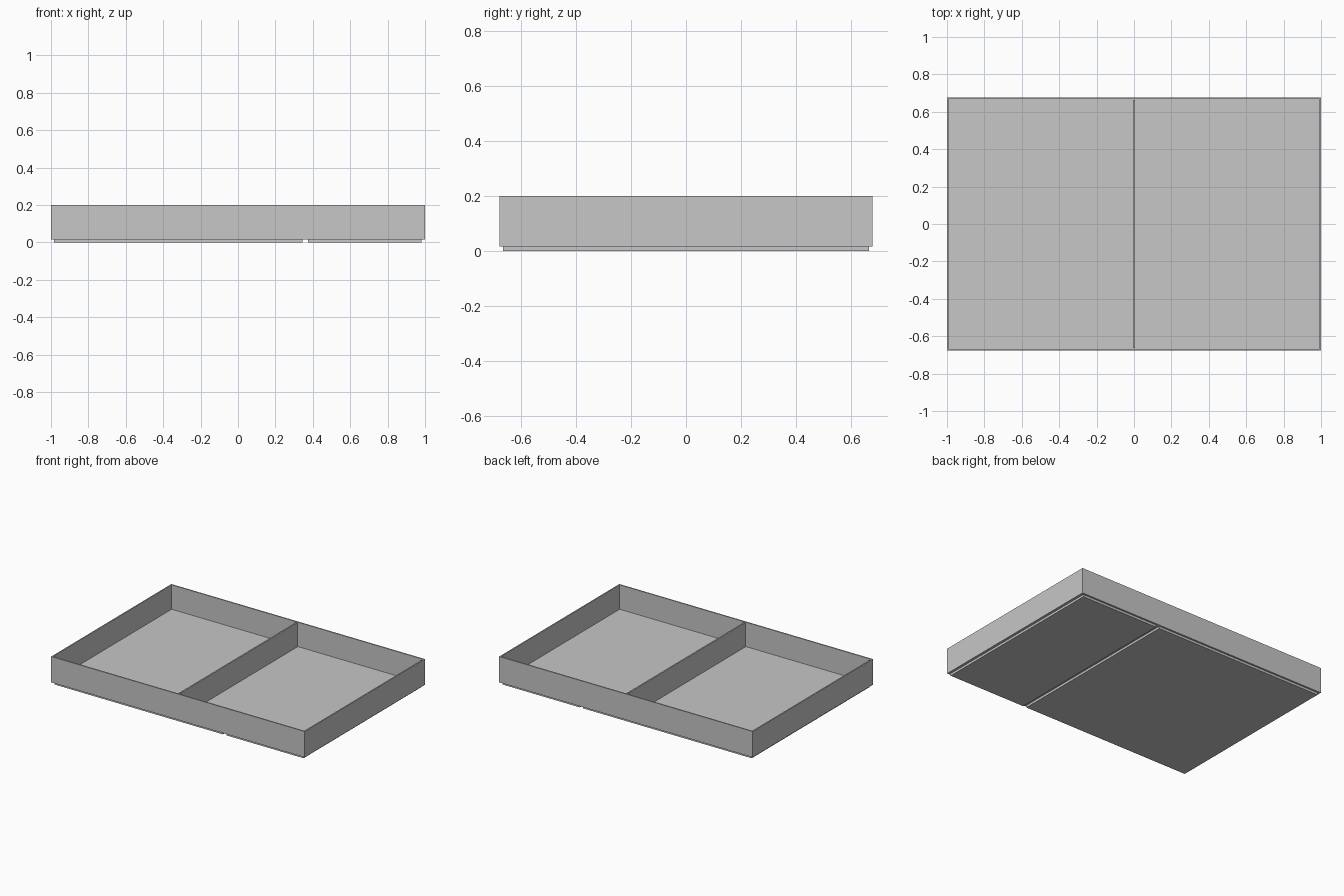
import bpy
import bmesh
from mathutils import Matrix, Vector

default_cube = bpy.data.objects.get("Cube")
if default_cube:
    bpy.data.objects.remove(default_cube, do_unlink=True)

GREY = (0.57, 0.57, 0.57, 1.0)
grey = bpy.data.materials.new("light grey")
grey.use_nodes = True
grey.diffuse_color = GREY
grey.node_tree.nodes["Principled BSDF"].inputs["Base Color"].default_value = GREY


def finish(name, bm):
    mesh = bpy.data.meshes.new(name)
    bm.to_mesh(mesh)
    bm.free()
    mesh.materials.append(grey)
    obj = bpy.data.objects.new(name, mesh)
    bpy.context.collection.objects.link(obj)


def block(low, high):
    """Box mesh spanning two opposite corners."""
    low, high = Vector(low), Vector(high)
    bm = bmesh.new()
    bmesh.ops.create_cube(bm, size=1, matrix=Matrix.Translation((low + high) / 2)
                          @ Matrix.Diagonal((*(high - low), 1)))
    return bm


HALF_X, HALF_Y = 1.0, 0.677
BASE, FLOOR, TOP = 0.016, 0.026, 0.2
WALL = 0.013

# Open tray: inset the top face for the rim, then push it down to the floor
bm = block((-HALF_X, -HALF_Y, BASE), (HALF_X, HALF_Y, TOP))
top = max(bm.faces, key=lambda f: f.calc_center_median().z)
bmesh.ops.inset_region(bm, faces=[top], thickness=WALL)
inner = bmesh.ops.extrude_face_region(bm, geom=[top])["geom"]
bmesh.ops.translate(bm, vec=(0, 0, FLOOR - TOP),
                    verts=[v for v in inner if isinstance(v, bmesh.types.BMVert)])
if top.is_valid:
    bmesh.ops.delete(bm, geom=[top], context='FACES_ONLY')
bmesh.ops.recalc_face_normals(bm, faces=bm.faces)
finish("tray", bm)

# Thin partition across the middle
inside = HALF_Y - WALL
finish("divider", block((-0.005, -inside, FLOOR), (0.005, inside, TOP)))

# Two raised plates underneath, separated by a groove
for name, x0, x1 in (("wide_base_plate", -0.983, 0.346),
                     ("narrow_base_plate", 0.373, 0.982)):
    finish(name, block((x0, -0.664, 0), (x1, 0.664, BASE)))
